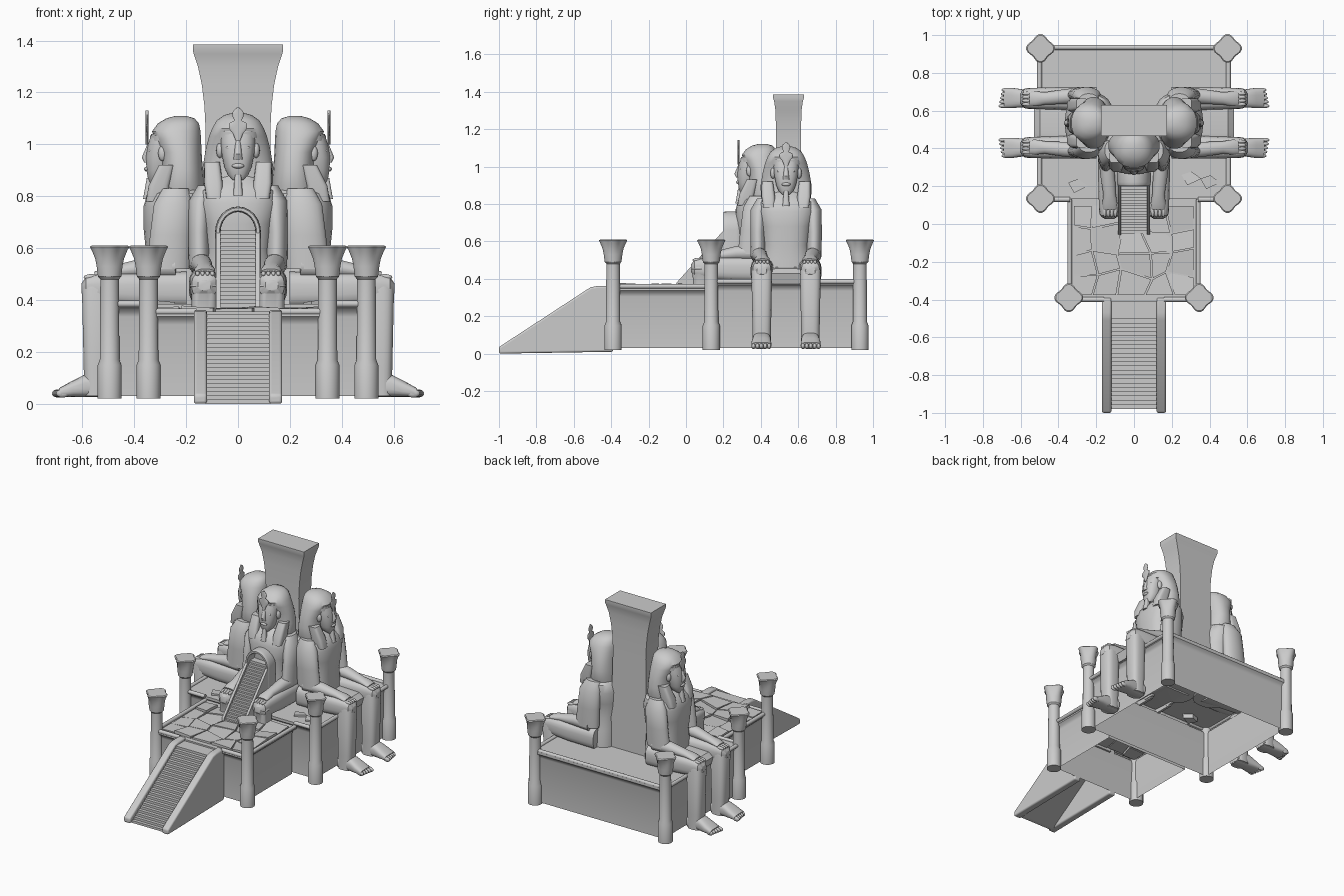
import bpy, bmesh, math, random
from mathutils import Vector, Matrix

random.seed(7)
if "Cube" in bpy.data.objects:
    bpy.data.objects.remove(bpy.data.objects["Cube"])

stone = bpy.data.materials.new("grey stone")
stone.use_nodes = True
grey = (0.6, 0.6, 0.6, 1)
stone.diffuse_color = grey
stone.node_tree.nodes["Principled BSDF"].inputs["Base Color"].default_value = grey
WORLD = Matrix.Identity(4)
RECT = 200


def finish(name, bm, place=WORLD, angle=0.6):
    bmesh.ops.recalc_face_normals(bm, faces=bm.faces)
    mesh = bpy.data.meshes.new(name)
    bm.to_mesh(mesh)
    bm.free()
    mesh.materials.append(stone)
    mesh.shade_smooth()
    mesh.set_sharp_from_angle(angle=angle)
    obj = bpy.data.objects.new(name, mesh)
    obj.matrix_world = place
    bpy.context.collection.objects.link(obj)
    return obj


def loft(name, rings, place=WORLD, n=20, power=2, flat=False, bottom=True, lobes=0):
    """Skin rings of (x, y, z, half depth, half width) along their path."""
    bm = bmesh.new()
    pts = [Vector(r[:3]) for r in rings]
    loops = []
    for i, ring in enumerate(rings):
        t = Vector((0, 0, 1))
        if not flat:
            t = Vector()
            if i > 0:
                t += (pts[i] - pts[i - 1]).normalized()
            if i < len(pts) - 1:
                t += (pts[i + 1] - pts[i]).normalized()
            t.normalize()
        u = Vector((0, 1, 0)).cross(t).normalized()
        v = t.cross(u)
        loop = []
        for k in range(n):
            a = math.tau * (k + 0.5) / n
            c, s = math.cos(a), math.sin(a)
            bulge = 1 + (ring[5] if len(ring) > 5 else 0) * math.cos(lobes * a)
            cu = math.copysign(abs(c) ** (2 / power), c) * ring[3] * bulge
            sv = math.copysign(abs(s) ** (2 / power), s) * ring[4] * bulge
            loop.append(bm.verts.new(pts[i] + u * cu + v * sv))
        loops.append(loop)
    for lo, hi in zip(loops, loops[1:]):
        for k in range(n):
            j = (k + 1) % n
            bm.faces.new((lo[k], lo[j], hi[j], hi[k]))
    bm.faces.new(loops[-1])
    if bottom:
        bm.faces.new(loops[0])
    return finish(name, bm, place)


def blob(name, centre, radii, place=WORLD):
    bm = bmesh.new()
    m = Matrix.Translation(centre) @ Matrix.Diagonal((*radii, 1))
    bmesh.ops.create_uvsphere(bm, u_segments=12, v_segments=8, radius=1, matrix=m)
    return finish(name, bm, place, 1.5)


def extrude(name, profile, x0, x1, bevel=0):
    """Extrude a (y, z) profile from x0 to x1."""
    bm = bmesh.new()
    face = bm.faces.new([bm.verts.new((x0, y, z)) for y, z in profile])
    out = bmesh.ops.extrude_face_region(bm, geom=[face])["geom"]
    bmesh.ops.translate(bm, vec=(x1 - x0, 0, 0), verts=[g for g in out if isinstance(g, bmesh.types.BMVert)])
    obj = finish(name, bm)
    if bevel:
        mod = obj.modifiers.new("soft edges", "BEVEL")
        mod.width, mod.segments = bevel, 3
    return obj


def stairs(name, count, y0, z0, y1, z1, half, landing):
    dy, dz = (y1 - y0) / count, (z1 - z0) / count
    top = [(y0, z0)]
    for i in range(count):
        top += [(y0 + dy * i, z0 + dz * (i + 1)), (y0 + dy * (i + 1), z0 + dz * (i + 1))]
    top += [(landing, z1), (landing, z1 - 0.03), (y1 + 0.01, z1 - 0.03), (y0 + 0.03, z0)]
    extrude(name, top, -half, half)


def rail(name, a, b, r=0.013):
    a, b = Vector(a), Vector(b)
    bm = bmesh.new()
    m = Matrix.Translation((a + b) / 2) @ (b - a).to_track_quat("Z", "Y").to_matrix().to_4x4()
    bmesh.ops.create_cone(bm, cap_ends=True, segments=12, radius1=r, radius2=r, depth=(b - a).length, matrix=m)
    finish(name, bm)


# Hollow terraces with flared cornices
def terrace(name, y, hx, hy, top):
    levels = [(0.03, 0), (top - 0.05, 0), (top - 0.03, 0.006), (top - 0.018, 0.02), (top, 0.02)]
    loft(name, [(0, y, z, hx + d, hy + d) for z, d in levels], n=4, power=RECT, flat=True, bottom=False)


terrace("rear_terrace", 0.54, 0.48, 0.39, 0.385)
terrace("front_terrace", -0.13, 0.32, 0.26, 0.355)
rail("rear_rail", (-0.5, 0.935, 0.385), (0.5, 0.935, 0.385))
for s in (-1, 1):
    rail("side_rail", (s * 0.5, 0.13, 0.385), (s * 0.5, 0.93, 0.385))
    rail("inner_rail", (s * 0.34, 0.13, 0.385), (s * 0.5, 0.13, 0.385))
    rail("front_side_rail", (s * 0.34, -0.39, 0.36), (s * 0.34, 0.13, 0.36))
    rail("front_rail", (s * 0.16, -0.4, 0.355), (s * 0.34, -0.4, 0.355))

# Columns with lobed flower capitals
for x, y in ((0.495, 0.135), (0.495, 0.93), (0.345, -0.39)):
    for s in (-1, 1):
        shape = [(0.02, 0.046), (0.15, 0.046), (0.17, 0.038), (0.48, 0.036), (0.49, 0.045), (0.53, 0.05)]
        rings = [(s * x, y, z, r, r) for z, r in shape]
        rings += [(s * x, y, z, r, r, b) for z, r, b in
                  ((0.56, 0.053, 0.06), (0.59, 0.062, 0.11), (0.605, 0.068, 0.13), (0.61, 0.062, 0.13))]
        loft("column", rings, n=32, flat=True, lobes=4)

# Entrance stairway between sloping walls
stairs("entrance_steps", 22, -0.98, 0, -0.48, 0.345, 0.125, -0.38)
for s in (-1, 1):
    wall = [(-1, 0), (-1, 0.035), (-0.51, 0.355), (-0.47, 0.362), (-0.39, 0.362), (-0.39, 0.01)]
    extrude("stair_wall", wall, s * 0.12, s * 0.17, 0.01)

# Inner stairway and arched doorway
stairs("inner_steps", 20, -0.05, 0.355, 0.24, 0.67, 0.07, 0.28)
for s in (-1, 1):
    side = [(-0.06, 0.35), (-0.05, 0.38), (0.22, 0.68), (0.27, 0.68), (0.27, 0.35)]
    extrude("inner_stair_side", side, s * 0.068, s * 0.085)
arch = [(-0.078, 0.36), (-0.078, 0.5)]
arch += [(-0.078 * math.cos(math.pi * i / 12), 0.66 + 0.09 * math.sin(math.pi * i / 12)) for i in range(13)]
arch += [(0.078, 0.5), (0.078, 0.36)]
loft("door_arch", [(x, 0.245, z, 0.011, 0.045) for x, z in arch], n=12, power=4)

# Tall flared pylon
pylon = [(0.38, 0.14, 0.075), (1.05, 0.125, 0.067), (1.15, 0.13, 0.067), (1.23, 0.14, 0.068),
         (1.3, 0.155, 0.07), (1.35, 0.172, 0.077), (1.365, 0.175, 0.082), (1.385, 0.175, 0.082)]
loft("pylon", [(0, 0.548, z, a, b) for z, a, b in pylon], n=4, power=RECT, flat=True)


# Cracked paving slabs
def slab(corners, z):
    bm = bmesh.new()
    mid = sum(corners, Vector((0, 0))) / len(corners)
    tilt = Vector((random.uniform(-0.1, 0.1), random.uniform(-0.1, 0.1)))
    ring = [mid + (c - mid) * 0.94 for c in corners]
    top = [bm.verts.new((c.x, c.y, z + tilt.dot(c - mid))) for c in ring]
    low = [bm.verts.new((c.x, c.y, z - 0.04)) for c in ring]
    bm.faces.new(top)
    bm.faces.new(low)
    for k in range(len(ring)):
        j = (k + 1) % len(ring)
        bm.faces.new((low[k], low[j], top[j], top[k]))
    finish("paving_slab", bm)


cols, rows = 5, 4
grid = {}
for i in range(cols + 1):
    for j in range(rows + 1):
        jx = random.uniform(-0.035, 0.035) if 0 < i < cols else 0
        jy = random.uniform(-0.035, 0.035) if 0 < j < rows else 0
        grid[i, j] = Vector((-0.32 + 0.64 * i / cols + jx, -0.38 + 0.48 * j / rows + jy))
for i in range(cols):
    for j in range(rows):
        slab([grid[i, j], grid[i + 1, j], grid[i + 1, j + 1], grid[i, j + 1]], random.uniform(0.36, 0.372))
for x, y in ((0.3, 0.24), (-0.3, 0.2), (0.4, 0.22)):
    slab([Vector((x + 0.06 * math.cos(a), y + 0.04 * math.sin(a))) for a in (0, 1.5, 2.6, 4.4)], 0.395)


# Seated statue: local x is forward, y sideways
def statue(name, place, shin_bottom, feet):
    def part(label, rings, **kw):
        return loft(name + "_" + label, rings, place, **kw)

    part("torso", [(0.235, 0, z, a, b) for z, a, b in
                   ((0.36, 0.12, 0.15), (0.5, 0.12, 0.14), (0.58, 0.12, 0.125), (0.68, 0.13, 0.14),
                    (0.76, 0.13, 0.16), (0.81, 0.115, 0.15), (0.84, 0.09, 0.11), (0.87, 0.06, 0.07))],
         power=2.6, flat=True, n=28)
    part("kilt", [(0.2, 0, 0.41, 0.06, 0.12), (0.49, 0, 0.41, 0.045, 0.11), (0.52, 0, 0.4, 0.03, 0.1)], power=5)
    part("headdress", [(c, 0, z, a, b) for z, c, a, b in
                       ((0.77, 0.22, 0.09, 0.115), (0.84, 0.215, 0.085, 0.135), (0.9, 0.215, 0.08, 0.137),
                        (0.97, 0.22, 0.08, 0.125), (1.02, 0.232, 0.09, 0.112), (1.05, 0.238, 0.094, 0.1),
                        (1.08, 0.23, 0.08, 0.083), (1.1, 0.222, 0.055, 0.055), (1.11, 0.22, 0.02, 0.02))],
         flat=True, n=28, power=2.3)
    part("face", [(c, 0, z, a, b) for z, c, a, b in
                  ((0.85, 0.325, 0.015, 0.02), (0.87, 0.31, 0.038, 0.04), (0.9, 0.3, 0.053, 0.053),
                   (0.95, 0.298, 0.058, 0.063), (1, 0.292, 0.055, 0.067), (1.04, 0.285, 0.05, 0.065))],
         flat=True, power=2.4)
    part("brow_band", [(0.275, 0, z, 0.065, 0.082) for z in (1.012, 1.035)], flat=True)
    part("nose", [(0.34, 0, 1, 0.01, 0.01), (0.357, 0, 0.95, 0.014, 0.015), (0.35, 0, 0.93, 0.012, 0.018)], flat=True)
    blob(name + "_lips", (0.35, 0, 0.905), (0.012, 0.024, 0.01), place)
    part("beard", [(0.348, 0, 0.79, 0.018, 0.019), (0.338, 0, 0.87, 0.014, 0.012)], power=3, flat=True)
    part("cobra", [(0.35, 0, z, 0.006, b) for z, b in
                   ((1.0, 0.008), (1.03, 0.02), (1.05, 0.036), (1.07, 0.034), (1.08, 0.014),
                    (1.1, 0.023), (1.115, 0.02), (1.13, 0.004))], flat=True)
    for s in (-1, 1):
        part("lappet", [(0.31, s * 0.09, 0.78, 0.045, 0.032), (0.305, s * 0.095, 0.84, 0.04, 0.036),
                        (0.275, s * 0.1, 0.92, 0.03, 0.03)], power=4, flat=True)
        blob(name + "_ear", (0.29, s * 0.07, 0.965), (0.018, 0.014, 0.03), place)
        blob(name + "_eye", (0.338, s * 0.03, 0.975), (0.008, 0.017, 0.007), place)
        # Arm bent at the elbow, hand on the knee
        part("upper_arm", [(0.24, s * 0.125, 0.83, 0.05, 0.03), (0.25, s * 0.145, 0.77, 0.075, 0.045),
                           (0.26, s * 0.15, 0.65, 0.08, 0.042), (0.27, s * 0.148, 0.52, 0.085, 0.042)], flat=True)
        part("forearm", [(0.24, s * 0.148, 0.53, 0.045, 0.043), (0.36, s * 0.14, 0.525, 0.038, 0.04),
                         (0.47, s * 0.13, 0.51, 0.025, 0.033), (0.52, s * 0.128, 0.505, 0.018, 0.04),
                         (0.55, s * 0.127, 0.495, 0.014, 0.038)])
        for k in range(4):
            blob(name + "_finger", (0.565, s * 0.127 + (k - 1.5) * 0.019, 0.488), (0.03, 0.01, 0.012), place)
        # Thigh, shin and foot
        part("thigh", [(0.2, s * 0.125, 0.44, 0.07, 0.065), (0.4, s * 0.13, 0.44, 0.065, 0.06),
                       (0.54, s * 0.13, 0.445, 0.058, 0.056), (0.585, s * 0.13, 0.445, 0.045, 0.048),
                       (0.603, s * 0.13, 0.445, 0.02, 0.025)], power=3)
        part("shin", [(0.545, s * 0.13, z, a, b) for z, a, b in
                      ((shin_bottom, 0.048, 0.05), (shin_bottom + 0.1, 0.05, 0.05),
                       (0.44, 0.057, 0.056), (0.48, 0.04, 0.045))], power=3, flat=True)
        if feet:
            part("foot", [(0.5, s * 0.13, 0.07, 0.045, 0.045), (0.59, s * 0.13, 0.068, 0.043, 0.048),
                          (0.64, s * 0.132, 0.055, 0.03, 0.053), (0.685, s * 0.132, 0.043, 0.018, 0.054)], power=3)
            for k in range(5):
                blob(name + "_toe", (0.692 - 0.004 * k, s * (0.09 + 0.021 * k), 0.04),
                     (0.026, 0.011, 0.016), place)


axis = Matrix.Translation((0, 0.535, 0))
statue("left_statue", axis, 0.03, True)
statue("right_statue", axis @ Matrix.Rotation(math.pi, 4, "Z"), 0.03, True)
statue("front_statue", Matrix.Translation((0, 0.63, 0.012)) @ Matrix.Rotation(-math.pi / 2, 4, "Z"), 0.33, False)
